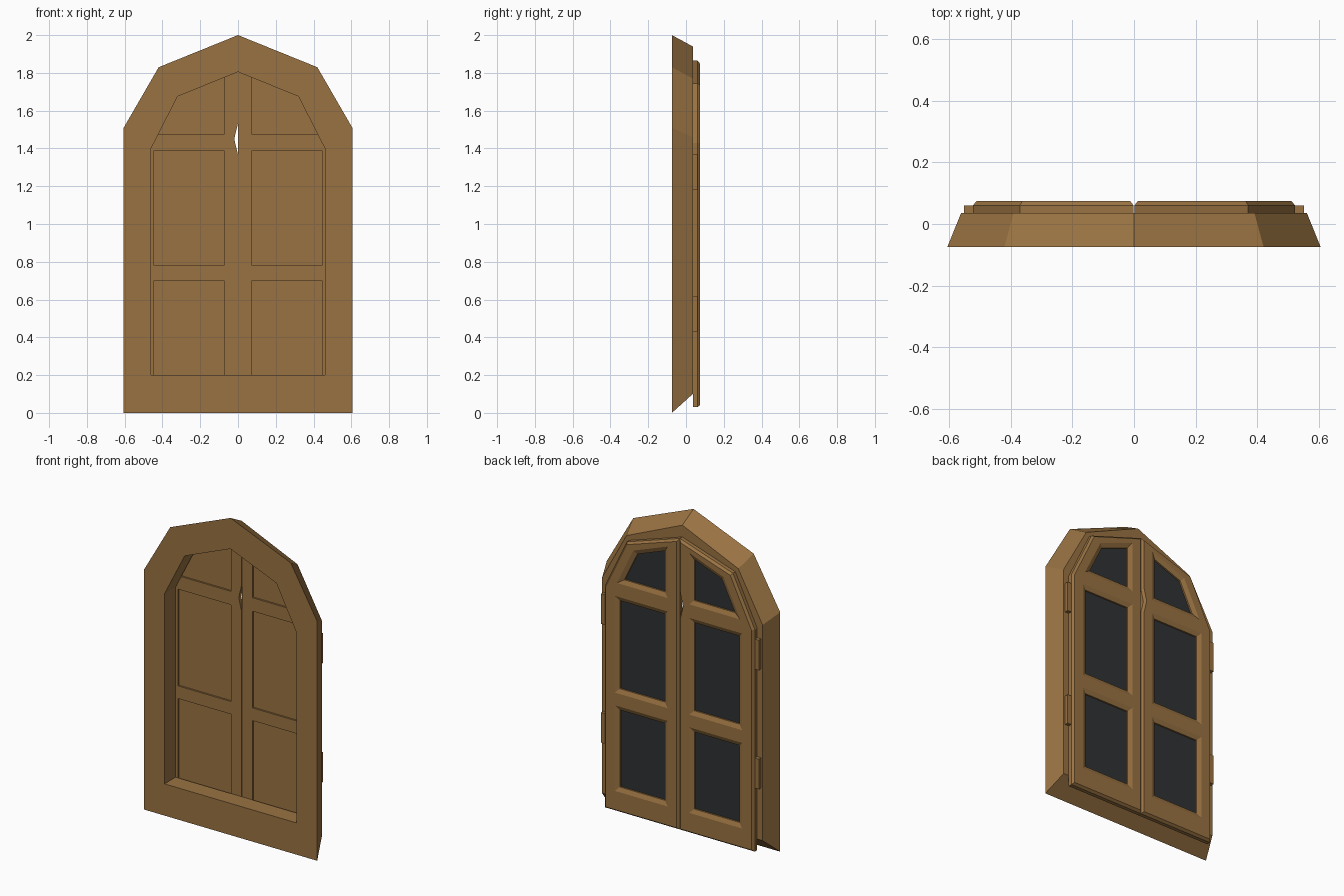
import bpy, bmesh
from mathutils import Vector

if "Cube" in bpy.data.objects:
    bpy.data.objects.remove(bpy.data.objects["Cube"])


def material(name, color):
    m = bpy.data.materials.new(name)
    m.diffuse_color = color
    m.use_nodes = True
    m.node_tree.nodes["Principled BSDF"].inputs["Base Color"].default_value = m.diffuse_color
    return m


WOOD = material("wood", (0.32, 0.17, 0.055, 1))
GLASS = material("dark_glass", (0.028, 0.031, 0.034, 1))


def inset(pts, d):
    """Offset a counter-clockwise outline inwards by d."""
    out, n = [], len(pts)
    for i in range(n):
        p = Vector(pts[i])
        a = (p - Vector(pts[i - 1])).normalized()
        b = (Vector(pts[(i + 1) % n]) - p).normalized()
        na, nb = Vector((-a.y, a.x)), Vector((-b.y, b.x))
        q = p + (na + nb) * (d / (1 + na.dot(nb)))
        out.append((q.x, q.y))
    return out


def ring(bm, pts, y, s=1):
    return [bm.verts.new((s * x, y, z)) for x, z in pts]


def skirt(bm, a, b):
    n = len(a)
    for i in range(n):
        bm.faces.new((a[i], a[(i + 1) % n], b[(i + 1) % n], b[i]))


def fill(bm, loops):
    edges = []
    for l in loops:
        for i in range(len(l)):
            e = bm.edges.get((l[i - 1], l[i])) or bm.edges.new((l[i - 1], l[i]))
            edges.append(e)
    bmesh.ops.triangle_fill(bm, use_beauty=True, use_dissolve=False, edges=edges)


def finish(bm, name, mat):
    bmesh.ops.recalc_face_normals(bm, faces=bm.faces[:])
    me = bpy.data.meshes.new(name)
    bm.to_mesh(me)
    bm.free()
    me.materials.append(mat)
    ob = bpy.data.objects.new(name, me)
    bpy.context.collection.objects.link(ob)
    return ob


def slab(name, pts, y0, y1, mat, s=1):
    bm = bmesh.new()
    a, b = ring(bm, pts, y0, s), ring(bm, pts, y1, s)
    bm.faces.new(a)
    bm.faces.new(b)
    skirt(bm, a, b)
    return finish(bm, name, mat)


def arch(half):
    """Mirror the right-hand points (the last one is the apex)."""
    return half + [(-x, z) for x, z in reversed(half[:-1])]


# Arched surround, tapering towards the back
front_outer = arch([(0.605, 0), (0.605, 1.51), (0.42, 1.83), (0, 2.0)])
back_outer = arch([(0.56, 0.10), (0.56, 1.46), (0.39, 1.77), (0, 1.94)])
opening = arch([(0.46, 0.2), (0.46, 1.40), (0.32, 1.675), (0, 1.805)])
bm = bmesh.new()
loops = [ring(bm, front_outer, -0.075), ring(bm, back_outer, 0.036),
         ring(bm, opening, 0.036), ring(bm, opening, -0.075)]
for i in range(4):
    skirt(bm, loops[i], loops[(i + 1) % 4])
finish(bm, "window_surround", WOOD)

# Pane openings of one leaf
panes = [
    [(0.075, 0.16), (0.445, 0.16), (0.445, 0.70), (0.075, 0.70)],
    [(0.075, 0.78), (0.445, 0.78), (0.445, 1.39), (0.075, 1.39)],
    [(0.075, 1.475), (0.43, 1.475), (0.315, 1.71), (0.075, 1.80)],
]

for s, side in ((1, "right"), (-1, "left")):
    outline = [(0.001, 0.03), (0.522, 0.03), (0.522, 1.43), (0.37, 1.745), (0.001, 1.865)]
    if s < 0:  # chipped meeting edge
        outline += [(0.001, 1.53), (0.02, 1.45), (0.001, 1.37)]

    # Leaf frame with chamfered rim and bevelled pane openings
    bm = bmesh.new()
    rim_f = ring(bm, outline, 0.036, s)
    rim_m = ring(bm, outline, 0.06, s)
    rim_b = ring(bm, inset(outline, 0.012), 0.075, s)
    skirt(bm, rim_f, rim_m)
    skirt(bm, rim_m, rim_b)
    holes_f, holes_b = [], []
    for p in panes:
        f0, f1 = ring(bm, p, 0.036, s), ring(bm, p, 0.05, s)
        skirt(bm, f0, f1)
        holes_f.append(f0)
        small = inset(p, 0.027)
        b0, b1, b2 = ring(bm, p, 0.075, s), ring(bm, small, 0.063, s), ring(bm, small, 0.05, s)
        skirt(bm, b0, b1)
        skirt(bm, b1, b2)
        holes_b.append(b0)
    fill(bm, [rim_f] + holes_f)
    fill(bm, [rim_b] + holes_b)
    finish(bm, side + "_leaf", WOOD)

    # Wooden panels in front, dark panes behind
    for i, p in enumerate(panes):
        slab(f"{side}_panel_{i + 1}", p, 0.047, 0.050, WOOD, s)
        slab(f"{side}_pane_{i + 1}", inset(p, 0.026), 0.050, 0.053, GLASS, s)

    # Hinges
    for i, z in enumerate((0.43, 1.18)):
        slab(f"{side}_hinge_{i + 1}",
             [(0.515, z), (0.55, z), (0.55, z + 0.19), (0.515, z + 0.19)],
             0.036, 0.06, WOOD, s)
